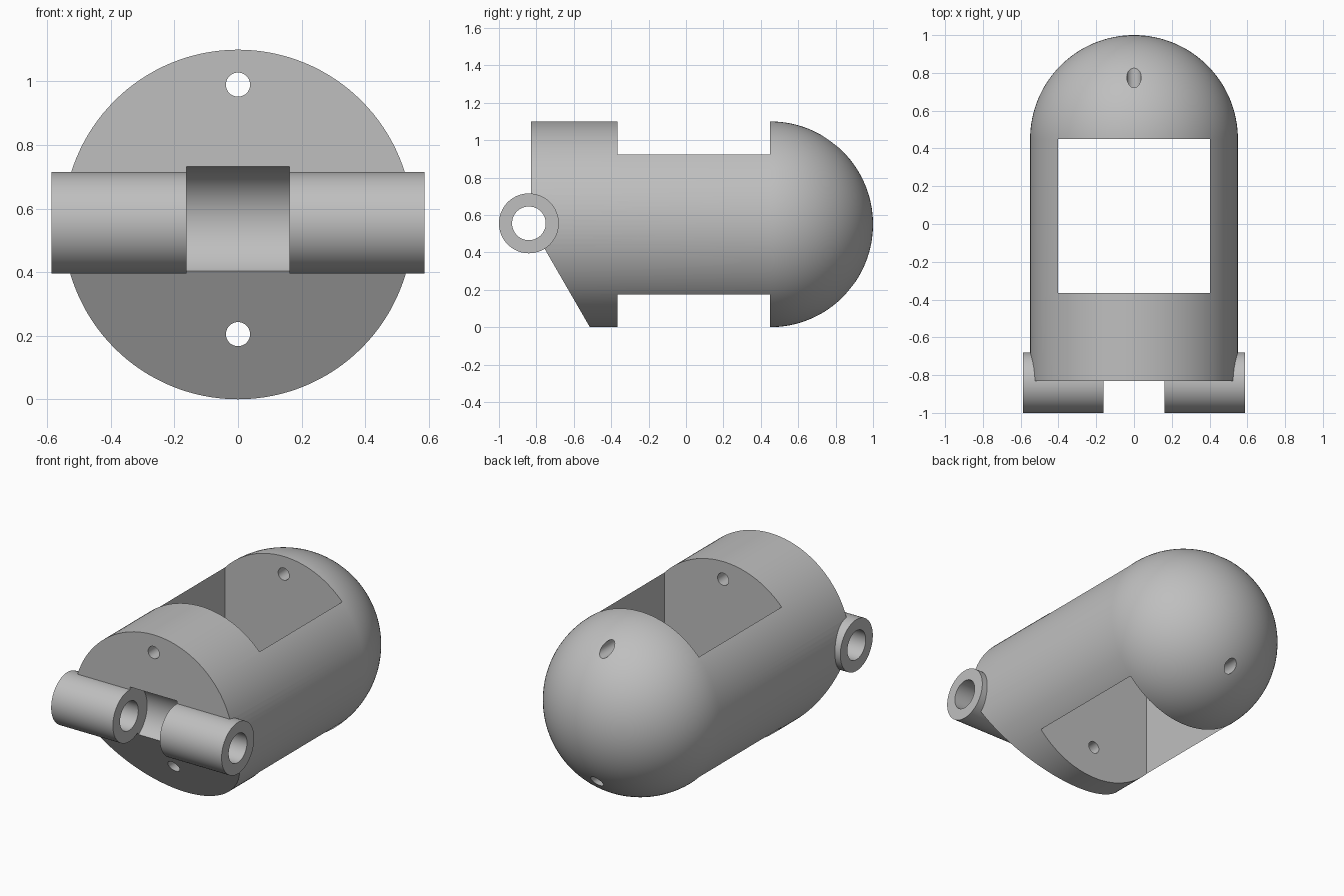
import bpy, bmesh, math
from mathutils import Matrix, Vector

cube = bpy.data.objects.get("Cube")
if cube:
    bpy.data.objects.remove(cube, do_unlink=True)

R = 0.55                      # capsule radius, also height of its axis
FRONT, DOME = -0.83, 0.45     # flat front end and start of the dome
HINGE_Y, HINGE_Z = -0.84, 0.555

grey = bpy.data.materials.new("plain_grey")
grey.use_nodes = True
colour = (0.52, 0.52, 0.52, 1)
grey.diffuse_color = colour
grey.node_tree.nodes["Principled BSDF"].inputs["Base Color"].default_value = colour


def make_object(name, bm):
    bmesh.ops.recalc_face_normals(bm, faces=bm.faces)
    mesh = bpy.data.meshes.new(name)
    bm.to_mesh(mesh)
    bm.free()
    mesh.materials.append(grey)
    obj = bpy.data.objects.new(name, mesh)
    bpy.context.collection.objects.link(obj)
    return obj


def cylinder(name, radius, length, centre, axis, segments=96):
    bm = bmesh.new()
    turn = Vector((0, 0, 1)).rotation_difference(Vector(axis)).to_matrix().to_4x4()
    bmesh.ops.create_cone(bm, cap_ends=True, segments=segments, radius1=radius,
                          radius2=radius, depth=length,
                          matrix=Matrix.Translation(centre) @ turn)
    return make_object(name, bm)


def combine(target, tool, operation):
    tool.hide_render = True
    mod = target.modifiers.new(tool.name, 'BOOLEAN')
    mod.operation = operation
    mod.solver = 'EXACT'
    mod.object = tool
    bpy.context.view_layer.objects.active = target
    bpy.ops.object.modifier_apply(modifier=mod.name)
    bpy.data.objects.remove(tool, do_unlink=True)


# Round-ended body, lathed about the y axis
bm = bmesh.new()
steps = 32
profile = [(R, FRONT)]
for i in range(steps + 1):
    a = math.pi / 2 * i / steps
    profile.append((R * math.cos(a), DOME + R * math.sin(a)))
verts = [bm.verts.new((0, y, R + r)) for r, y in profile]
edges = [bm.edges.new(pair) for pair in zip(verts, verts[1:])]
bmesh.ops.spin(bm, geom=verts + edges, cent=(0, 0, R), axis=(0, 1, 0),
               angle=math.tau, steps=128)
bmesh.ops.remove_doubles(bm, verts=bm.verts, dist=0.0001)
bmesh.ops.holes_fill(bm, edges=[e for e in bm.edges if e.is_boundary], sides=0)

# Slanted chin below the hinge
tilt = math.radians(30)
bmesh.ops.bisect_plane(bm, geom=bm.verts[:] + bm.edges[:] + bm.faces[:],
                       plane_co=(0, -0.514, 0),
                       plane_no=(0, -math.cos(tilt), -math.sin(tilt)),
                       clear_outer=True)
bmesh.ops.holes_fill(bm, edges=[e for e in bm.edges if e.is_boundary], sides=0)
body = make_object("capsule_body", bm)

# Rectangular opening through top and bottom
bm = bmesh.new()
y0, y1 = -0.365, 0.449
bmesh.ops.create_cube(bm, size=1, matrix=Matrix.Translation((0, (y0 + y1) / 2, R))
                      @ Matrix.Diagonal((0.806, y1 - y0, 2, 1)))
combine(body, make_object("window_cutter", bm), 'DIFFERENCE')

# Hinge barrel, its central gap and the pin bore
hinge = (0, HINGE_Y, HINGE_Z)
for name, radius, length, operation in (
        ("hinge_barrel", 0.16, 1.174, 'UNION'),
        ("hinge_gap", 0.177, 0.324, 'DIFFERENCE'),
        ("pin_bore", 0.09, 2, 'DIFFERENCE')):
    combine(body, cylinder(name, radius, length, hinge, (1, 0, 0)), operation)

# Two small holes running front to back
for z in (0.99, 0.205):
    combine(body, cylinder("cord_hole", 0.038, 3, (0, 0, z), (0, 1, 0), 40), 'DIFFERENCE')

# Smooth curved walls, crisp edges
bpy.ops.object.select_all(action='DESELECT')
body.select_set(True)
bpy.context.view_layer.objects.active = body
bpy.ops.object.shade_smooth_by_angle(angle=math.radians(25))
